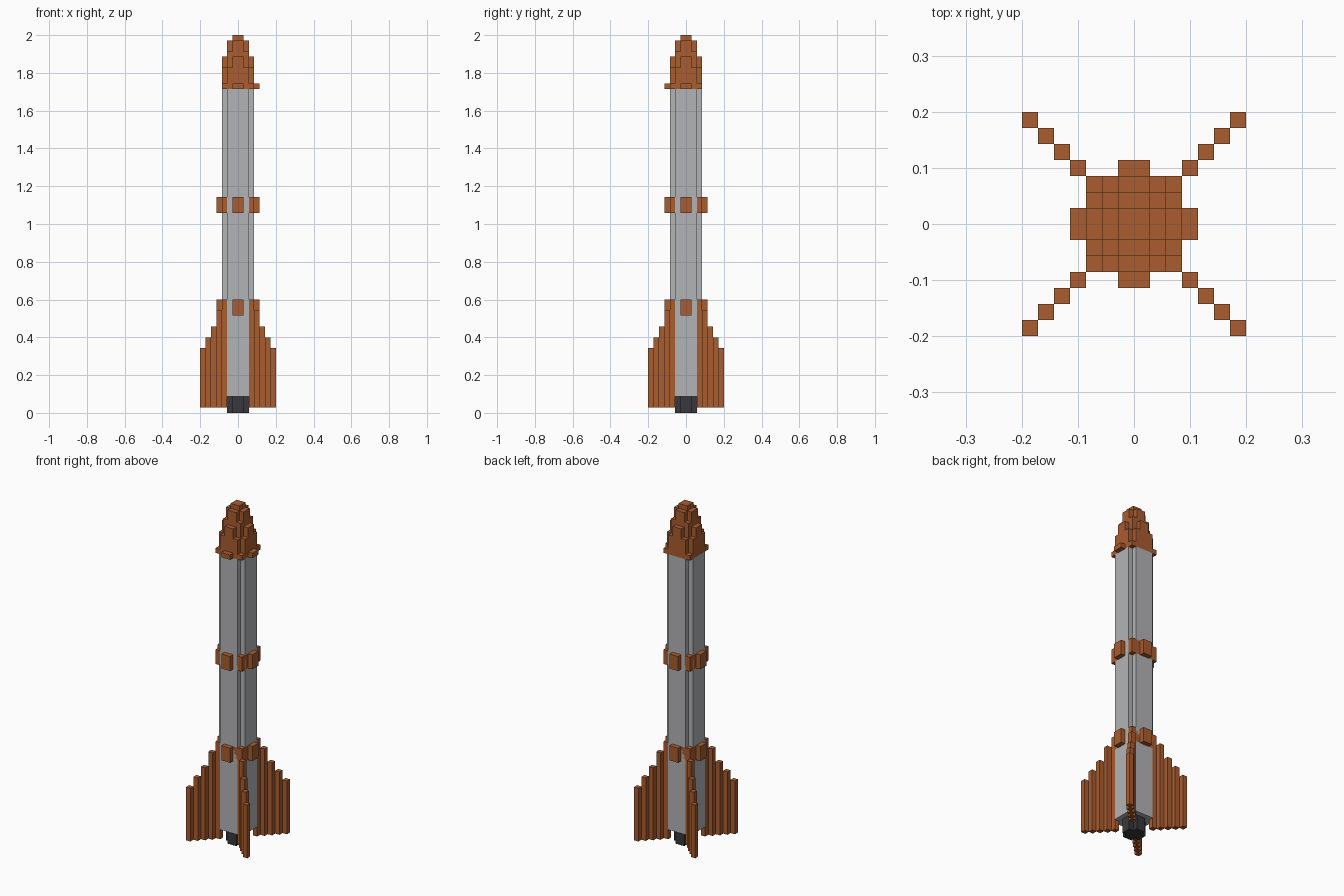
import bpy
import bmesh

U = 1 / 35  # one block of the grid

cube = bpy.data.objects.get("Cube")
if cube:
    bpy.data.objects.remove(cube, do_unlink=True)


def material(name, color):
    mat = bpy.data.materials.new(name)
    mat.use_nodes = True
    mat.diffuse_color = (*color, 1)
    mat.node_tree.nodes["Principled BSDF"].inputs["Base Color"].default_value = (*color, 1)
    return mat


RUST = material("rust orange", (0.40, 0.108, 0.029))
GREY = material("light grey", (0.45, 0.456, 0.47))
DARK = material("dark grey", (0.040, 0.040, 0.048))


def extrude(bm, outline, low, high):
    """Add a closed prism over a counter-clockwise outline, in block units."""
    face = bm.faces.new([bm.verts.new((x * U, y * U, low * U)) for x, y in outline])
    top = bmesh.ops.extrude_face_region(bm, geom=[face], use_keep_orig=True)["geom"]
    verts = [v for v in top if isinstance(v, bmesh.types.BMVert)]
    bmesh.ops.translate(bm, verts=verts, vec=(0, 0, (high - low) * U))


def part(name, mat, prisms):
    bm = bmesh.new()
    for outline, low, high in prisms:
        extrude(bm, outline, low, high)
    bmesh.ops.recalc_face_normals(bm, faces=bm.faces)
    mesh = bpy.data.meshes.new(name)
    bm.to_mesh(mesh)
    bm.free()
    mesh.materials.append(mat)
    obj = bpy.data.objects.new(name, mesh)
    bpy.context.collection.objects.link(obj)
    return obj


def four_way(quarter):
    """Repeat a quarter outline around the axis."""
    outline = []
    for _ in range(4):
        outline += quarter
        quarter = [(-y, x) for x, y in quarter]
    return outline


def rect(x0, x1, y0, y1):
    return [(x0, y0), (x1, y0), (x1, y1), (x0, y1)]


def notched(r, arm):
    """Square with its corners cut back to the arm width."""
    return four_way([(r, arm), (arm, arm), (arm, r)])


def square(r):
    return rect(-r, r, -r, r)


BAND = four_way([(4, 1), (3, 1), (3, 3), (1, 3), (1, 4)])

# Engine and hull
part("engine_nozzle", DARK, [(notched(2, 1), 0, 3)])
part("hull", GREY, [(notched(3, 2), 3, 60)])

# Bands around the hull
part("lower_band", RUST, [(BAND, 18, 21)])
part("middle_band", RUST, [(BAND, 37, 40)])

# Stepped nose, with a lug on the left and on the front of its base
part("nose_base", RUST, [(square(3), 60, 61),
                         (rect(3, 4, -1, 1), 60, 61),
                         (rect(-1, 1, -4, -3), 60, 61)])
part("nose_cone", RUST, [(notched(3, 2), 61, 64),
                         (four_way([(3, 1), (2, 1), (2, 2), (1, 2), (1, 3)]), 64, 66),
                         (square(2), 66, 67),
                         (notched(2, 1), 67, 69),
                         (square(1), 69, 70)])

# Four diagonal fins made of upright columns
COLUMN_TOPS = [18, 19, 16, 14, 12]
for side, sx in (("left", 1), ("right", -1)):
    for end, sy in (("front", -1), ("back", 1)):
        columns = []
        for i, top in enumerate(COLUMN_TOPS, start=2):
            xs = sorted((sx * i, sx * (i + 1)))
            ys = sorted((sy * i, sy * (i + 1)))
            columns.append((rect(*xs, *ys), 1, top))
        part(f"{end}_{side}_fin", RUST, columns)
